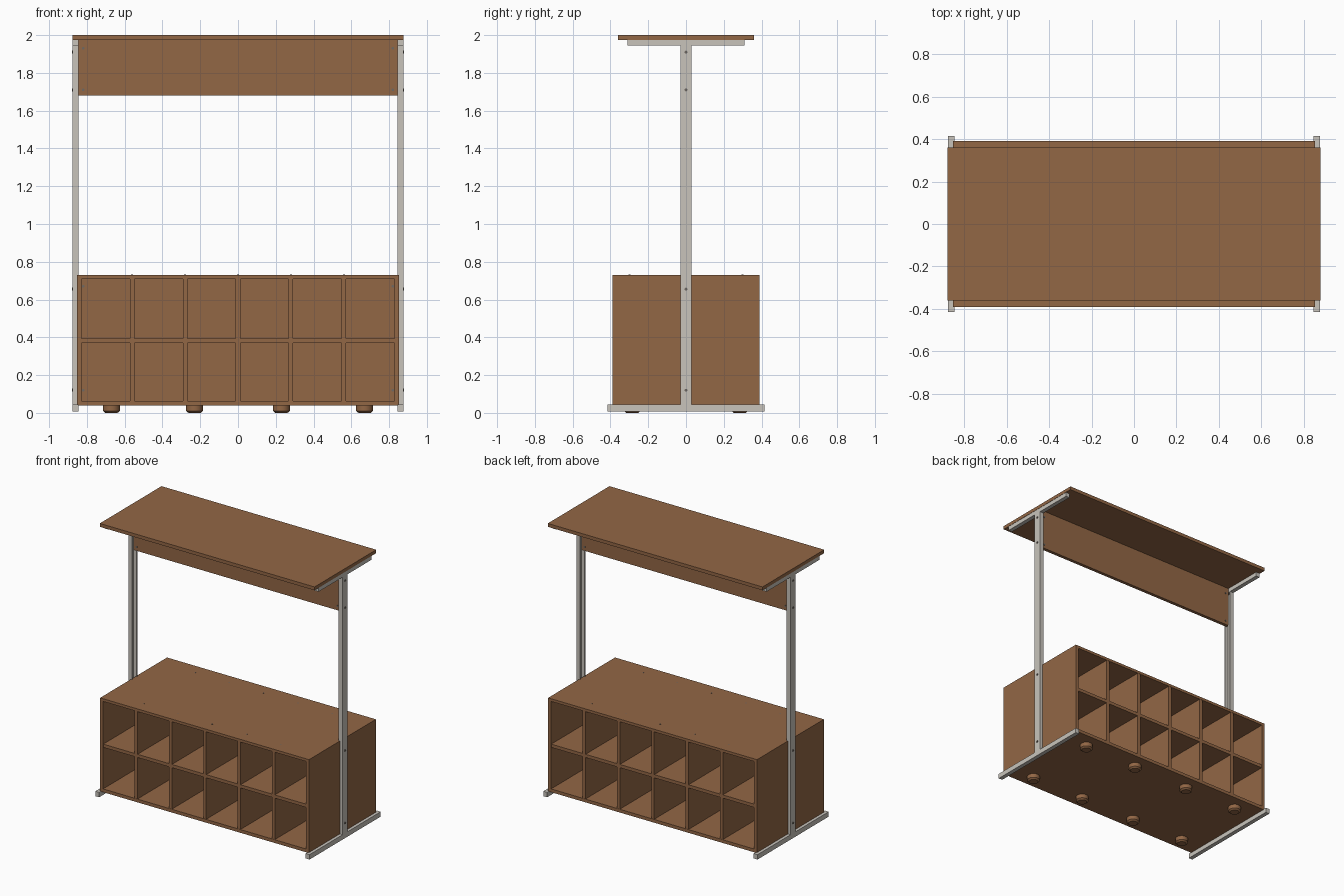
import bpy, bmesh, math
from mathutils import Matrix

if "Cube" in bpy.data.objects:
    bpy.data.objects.remove(bpy.data.objects["Cube"])


def mat(name, c):
    m = bpy.data.materials.new(name)
    m.diffuse_color = (*c, 1)
    m.use_nodes = True
    m.node_tree.nodes["Principled BSDF"].inputs["Base Color"].default_value = m.diffuse_color
    return m


WOOD = mat("brown wood", (0.29, 0.135, 0.06))
STEEL = mat("light grey steel", (0.58, 0.55, 0.50))
SCREW = mat("dark grey screw", (0.16, 0.14, 0.12))


def finish(name, bm, m, smooth=False):
    bmesh.ops.recalc_face_normals(bm, faces=bm.faces)
    me = bpy.data.meshes.new(name)
    bm.to_mesh(me)
    bm.free()
    me.materials.append(m)
    o = bpy.data.objects.new(name, me)
    bpy.context.collection.objects.link(o)
    if smooth:
        for p in me.polygons:
            p.use_smooth = len(p.vertices) == 4
    return o


def box(name, x, y, z, m=WOOD):
    bm = bmesh.new()
    bmesh.ops.create_cube(bm, size=1)
    for v in bm.verts:
        v.co = [r[0] + (c + 0.5) * (r[1] - r[0]) for r, c in zip((x, y, z), v.co)]
    return finish(name, bm, m)


def disc(name, loc, axis, r1, r2, h, m, n=16):
    rot = {"x": Matrix.Rotation(math.pi / 2, 4, "Y"),
           "y": Matrix.Rotation(math.pi / 2, 4, "X"), "z": Matrix()}[axis]
    bm = bmesh.new()
    bmesh.ops.create_cone(bm, cap_ends=True, segments=n, radius1=r1, radius2=r2,
                          depth=h, matrix=Matrix.Translation(loc) @ rot)
    return finish(name, bm, m, True)


def channel(name, side, z0, z1, half):
    # upright C-channel, open toward the middle of the rack
    a, b, t = 0.844, 0.875, 0.006
    prof = [(b, -half), (b, half), (a, half), (a, half - t), (b - t, half - t),
            (b - t, t - half), (a, t - half), (a, -half)]
    bm = bmesh.new()
    f = bm.faces.new([bm.verts.new((side * x, y, z0)) for x, y in prof])
    ext = bmesh.ops.extrude_face_region(bm, geom=[f])["geom"]
    for v in ext:
        if isinstance(v, bmesh.types.BMVert):
            v.co.z = z1
    return finish(name, bm, STEEL)


T = 0.024                      # board thickness
W, D, Z0, Z1 = 0.853, 0.39, 0.04, 0.73
# cabinet carcass
box("cabinet_bottom", (-W, W), (-D, D), (Z0, Z0 + T))
box("cabinet_top", (-W, W), (-D, D), (Z1 - 0.02, Z1))
for s in (-1, 1):
    box("cabinet_side", sorted((s * W, s * (W - T))), (-D, D), (Z0 + T, Z1 - 0.02))
box("middle_back_panel", (-W + T, W - T), (-T / 2, T / 2), (Z0 + T, Z1 - 0.02))

# dividers and shelves on both sides of the middle panel
pitch = (2 * W - T) / 6
for s in (-1, 1):
    ys = sorted((s * T / 2, s * (D - 0.002)))
    box("shelf", (-W + T, W - T), ys, (0.37, 0.37 + T))
    for i in range(1, 6):
        x = -W + T / 2 + i * pitch
        box("divider", (x - T / 2, x + T / 2), ys, (Z0 + T, Z1 - 0.02))
        disc("top_screw", (x, s * 0.3, Z1), "z", 0.005, 0.005, 0.003, SCREW, 10)
    # round feet
    for x in (-0.67, -0.23, 0.23, 0.67):
        disc("round_foot", (x, s * 0.285, 0.025), "z", 0.044, 0.044, 0.03, WOOD, 24)
        disc("foot_pad", (x, s * 0.285, 0.005), "z", 0.032, 0.044, 0.01, WOOD, 24)

# steel end frames
for s in (-1, 1):
    xs = sorted((s * 0.844, s * 0.875))
    channel("post", s, 0.04, 1.95, 0.03)
    box("floor_rail", xs, (-0.415, 0.415), (0.008, 0.044), STEEL)
    box("top_arm", xs, (-0.31, 0.31), (1.945, 1.975), STEEL)
    for z in (0.12, 0.655, 1.71, 1.91):
        disc("post_bolt", (s * 0.876, 0, z), "x", 0.008, 0.008, 0.006, SCREW, 12)
    for z in (0.12, 0.67, 1.71, 1.93):
        for y in (-1, 1):
            disc("panel_screw", (s * 0.82, y * T / 2, z), "y", 0.007, 0.007, 0.005, SCREW, 12)

# upper shelf and hanging panel
box("top_board", (-0.877, 0.877), (-0.36, 0.36), (1.975, 2.0))
box("hanging_panel", (-0.845, 0.845), (-T / 2, T / 2), (1.68, 1.975))
